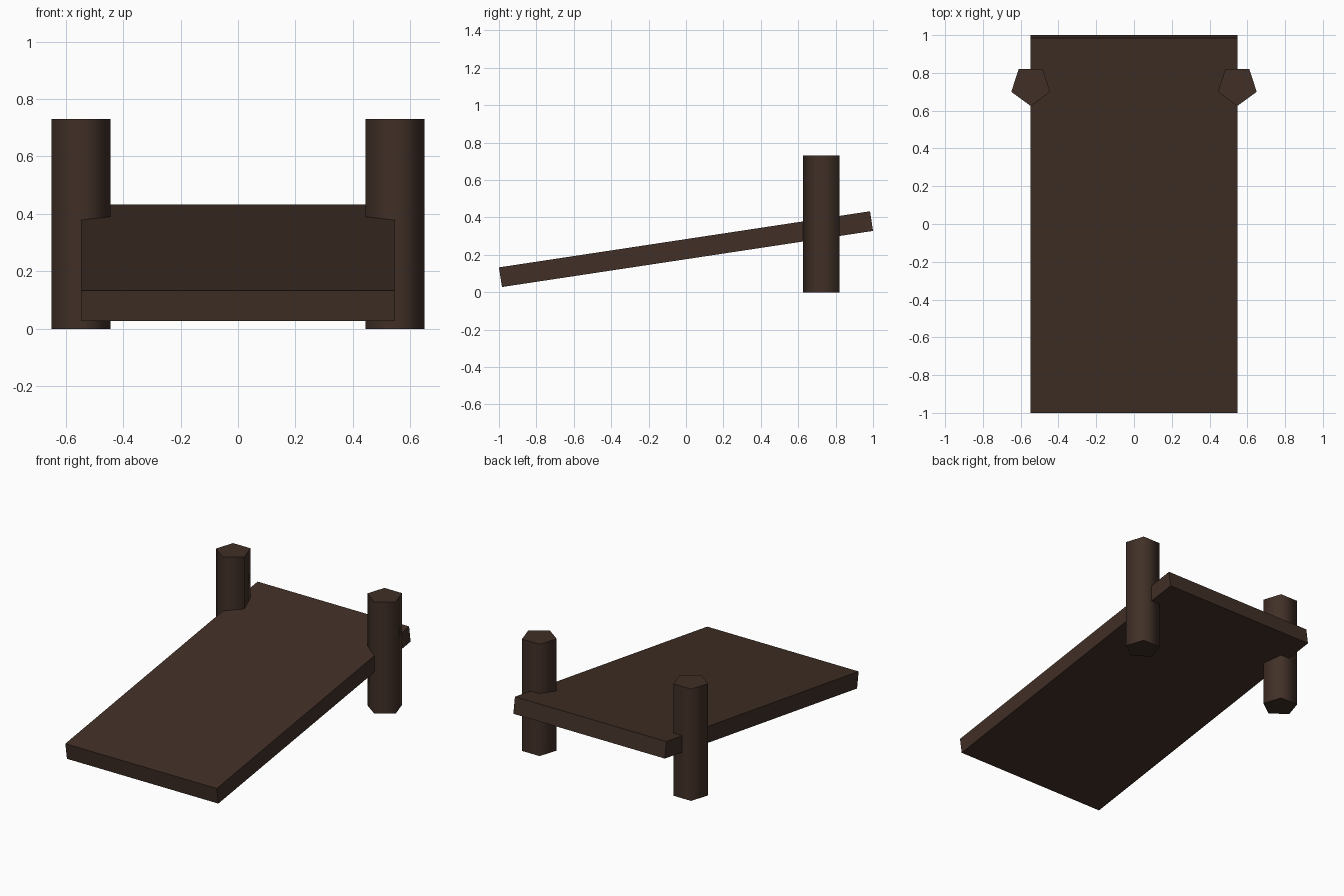
import bpy, bmesh
from math import sin, cos, pi

if "Cube" in bpy.data.objects:
    bpy.data.objects.remove(bpy.data.objects["Cube"])

wood = bpy.data.materials.new("dark_wood")
wood.diffuse_color = (0.052, 0.029, 0.02, 1)
wood.use_nodes = True
wood.node_tree.nodes["Principled BSDF"].inputs["Base Color"].default_value = wood.diffuse_color


def prism(name, bottom, offset, smooth_sides=False):
    """Extrude a planar outline along an offset vector."""
    bm = bmesh.new()
    face = bm.faces.new([bm.verts.new(p) for p in bottom])
    ext = bmesh.ops.extrude_face_region(bm, geom=[face], use_keep_orig=True)
    verts = [g for g in ext["geom"] if isinstance(g, bmesh.types.BMVert)]
    bmesh.ops.translate(bm, verts=verts, vec=offset)
    bmesh.ops.recalc_face_normals(bm, faces=bm.faces)
    for f in bm.faces:
        f.smooth = smooth_sides and len(f.verts) == 4
    mesh = bpy.data.meshes.new(name)
    bm.to_mesh(mesh)
    bm.free()
    mesh.materials.append(wood)
    obj = bpy.data.objects.new(name, mesh)
    bpy.context.collection.objects.link(obj)
    return obj


# Sloping plank, from its side profile
W = 0.547
profile = [(-1, 0.133), (-0.984, 0.028), (1, 0.328), (0.984, 0.433)]
prism("ramp_plank", [(-W, y, z) for y, z in profile], (2 * W, 0, 0))

# Five-sided posts with one corner facing front
R, H, Y = 0.108, 0.73, 0.733
for side, name in ((-1, "left_post"), (1, "right_post")):
    angles = [-pi / 2 + i * 2 * pi / 5 for i in range(5)]
    ring = [(side * W + R * cos(a), Y + R * sin(a), 0) for a in angles]
    prism(name, ring, (0, 0, H), smooth_sides=True)
